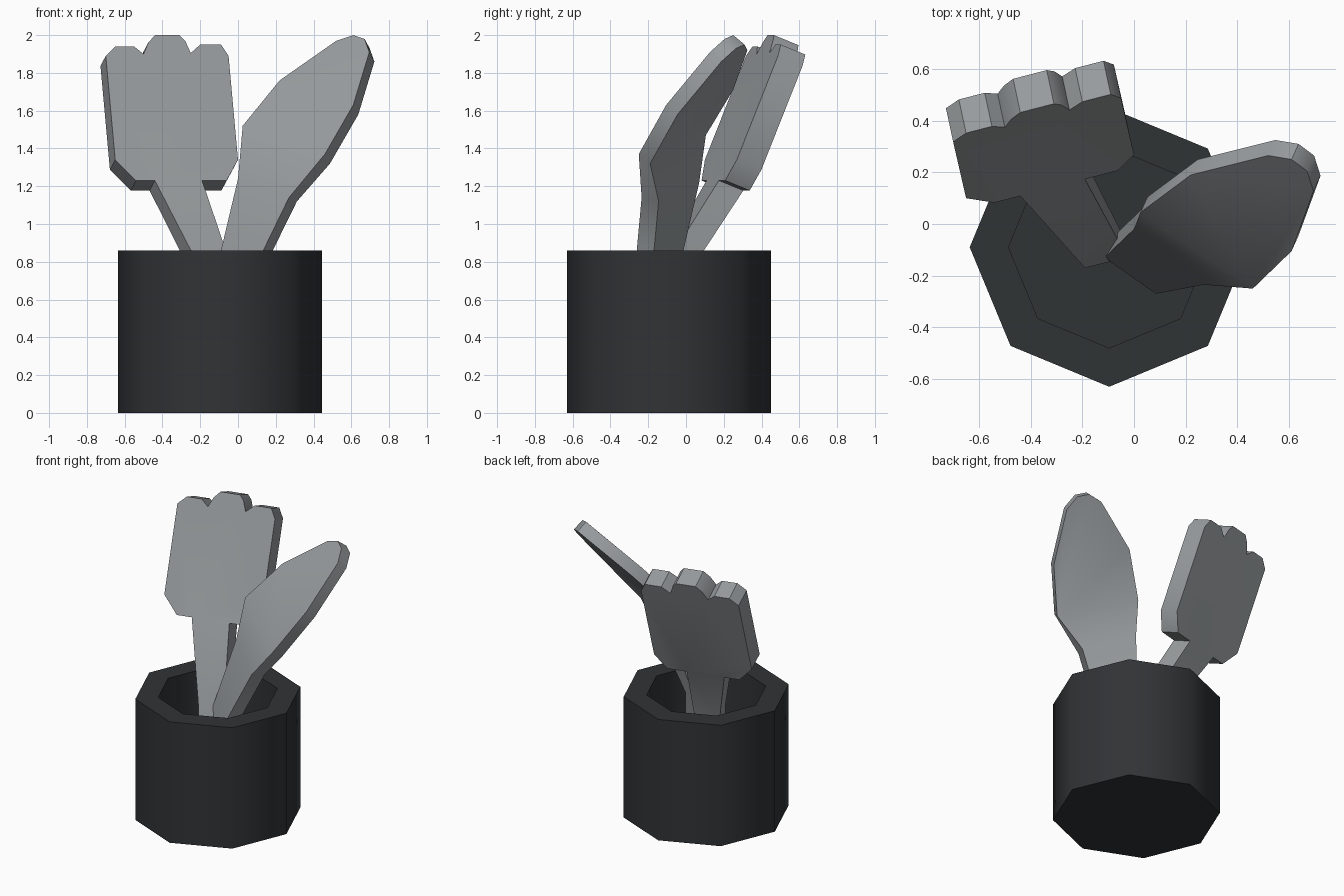
import bpy, bmesh, math
from mathutils import Vector

if "Cube" in bpy.data.objects:
    bpy.data.objects.remove(bpy.data.objects["Cube"])


def material(name, color):
    m = bpy.data.materials.new(name)
    m.diffuse_color = (*color, 1)
    m.use_nodes = True
    m.node_tree.nodes["Principled BSDF"].inputs["Base Color"].default_value = m.diffuse_color
    return m


dark = material("dark_ceramic", (0.03, 0.033, 0.036))
steel = material("grey_metal", (0.31, 0.33, 0.34))


def finish(name, bm, mat, angle):
    bmesh.ops.recalc_face_normals(bm, faces=bm.faces[:])
    me = bpy.data.meshes.new(name)
    bm.to_mesh(me)
    bm.free()
    me.materials.append(mat)
    ob = bpy.data.objects.new(name, me)
    bpy.context.collection.objects.link(ob)
    bpy.ops.object.select_all(action='DESELECT')
    ob.select_set(True)
    bpy.context.view_layer.objects.active = ob
    bpy.ops.object.shade_smooth_by_angle(angle=math.radians(angle))


def utensil(name, outline, offsets):
    """Thick bent plate: stem pairs from both ends of the outline, then a head."""
    bm = bmesh.new()
    n, k = len(outline), len(offsets) - 1
    front = [bm.verts.new(p) for p in outline]
    back = [bm.verts.new(Vector(p) + Vector(offsets[min(i, n - 1 - i, k)]))
            for i, p in enumerate(outline)]
    for side in (front, back):
        for i in range(k):
            bm.faces.new((side[i], side[i + 1], side[n - 2 - i], side[n - 1 - i]))
        bm.faces.new(side[k:n - k])
    for i in range(n):
        j = (i + 1) % n
        bm.faces.new((front[i], front[j], back[j], back[i]))
    finish(name, bm, steel, 40)


# Eight-sided holder with a thick rim and hollow inside
bm = bmesh.new()
rings = []
for r, z in ((0.54, 0), (0.54, 0.86), (0.39, 0.86), (0.39, 0.1)):
    rings.append([bm.verts.new((-0.096 + r * math.cos(i * math.pi / 4),
                                -0.09 + r * math.sin(i * math.pi / 4), z))
                  for i in range(8)])
for a, b in zip(rings, rings[1:]):
    for i in range(8):
        j = (i + 1) % 8
        bm.faces.new((a[i], a[j], b[j], b[i]))
bm.faces.new(rings[0])
bm.faces.new(rings[-1])
finish("utensil_holder", bm, dark, 50)

# Spatula: flat blade on a tilted plane, scalloped top, bent handle
blade = [(-0.44, 1.23), (-0.54, 1.23), (-0.65, 1.34), (-0.70, 1.89),
         (-0.65, 1.94), (-0.55, 1.94), (-0.50, 1.90), (-0.475, 1.96), (-0.44, 2.0),
         (-0.31, 2.0), (-0.28, 1.97), (-0.25, 1.905), (-0.20, 1.95),
         (-0.09, 1.95), (-0.05, 1.89), (0.0, 1.34), (-0.06, 1.23), (-0.19, 1.23)]
blade = [(x, 0.10 + 0.26 * (x + 0.65) + 0.42 * (z - 1.34), z) for x, z in blade]
utensil("spatula",
        [(-0.19, -0.17, 0.1), (-0.19, -0.17, 0.745)] + blade
        + [(-0.025, -0.13, 0.745), (-0.025, -0.13, 0.1)],
        [(-0.03, 0.11, 0), (-0.03, 0.11, -0.06), (-0.028, 0.13, -0.053)])

# Spoon: broad leaf-shaped head leaning right and back
utensil("spoon",
        [(-0.115, -0.13, 0.1), (-0.115, -0.13, 0.755), (0.0, -0.02, 1.24),
         (0.025, 0.045, 1.52), (0.22, 0.19, 1.76), (0.52, 0.265, 1.97),
         (0.61, 0.25, 2.0), (0.67, 0.205, 1.98), (0.695, 0.127, 1.91),
         (0.61, -0.105, 1.63), (0.46, -0.25, 1.37), (0.27, -0.235, 1.14),
         (0.085, -0.27, 0.76), (0.085, -0.27, 0.1)],
        [(0.045, 0.09, 0), (0.045, 0.09, -0.01), (0.042, 0.09, -0.02),
         (0.027, 0.06, -0.05)])
